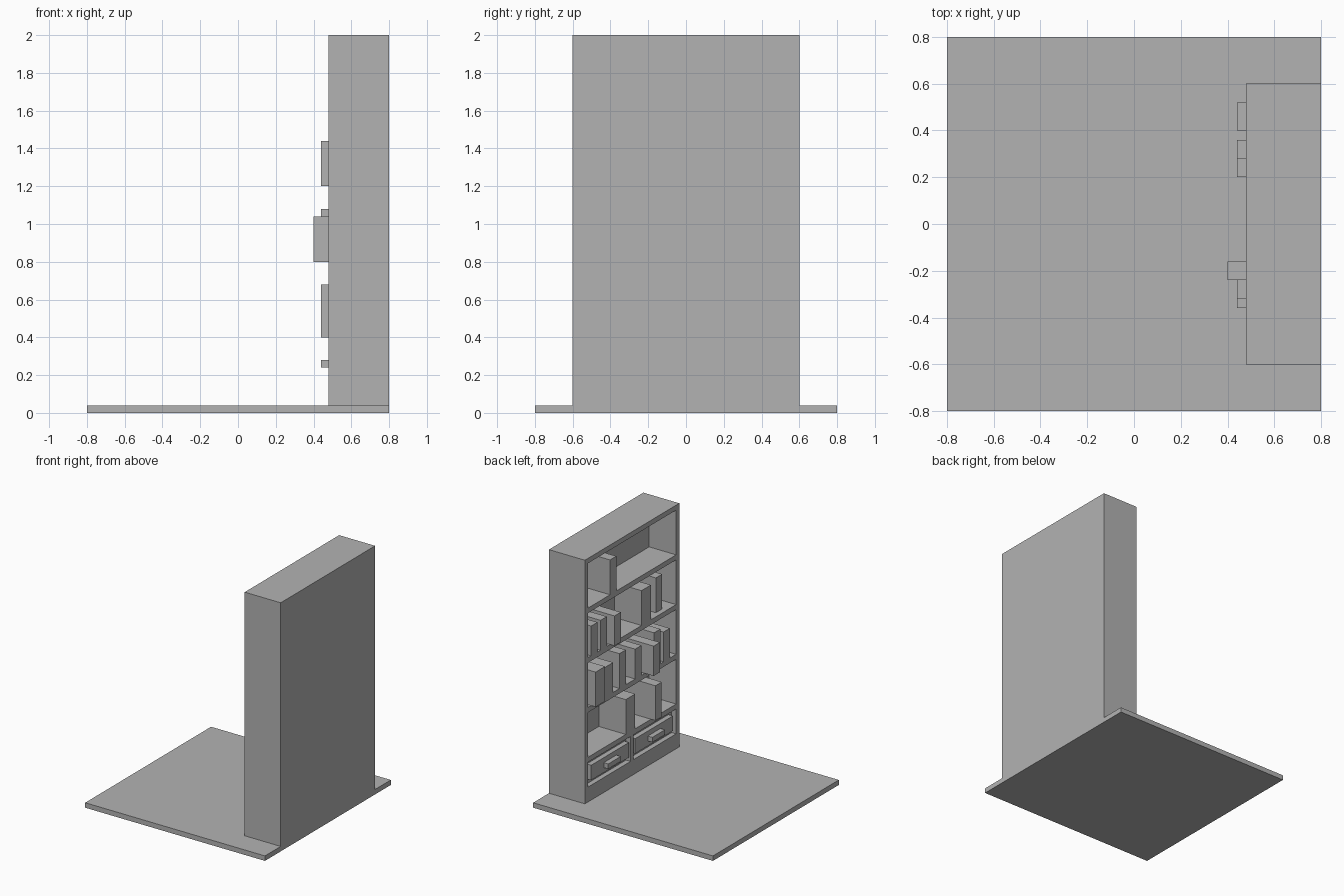
import bpy
import bmesh

cube = bpy.data.objects.get("Cube")
if cube:
    bpy.data.objects.remove(cube, do_unlink=True)

# One plain grey for everything
grey = bpy.data.materials.new("plain_grey")
grey.use_nodes = True
colour = (0.45, 0.45, 0.45, 1)
grey.diffuse_color = colour
grey.node_tree.nodes["Principled BSDF"].inputs["Base Color"].default_value = colour


def box(name, x, y, z):
    """Flat-faced box spanning the given (low, high) ranges."""
    bm = bmesh.new()
    bmesh.ops.create_cube(bm, size=1)
    for v in bm.verts:
        v.co = [lo + (c + 0.5) * (hi - lo) for c, (lo, hi) in zip(v.co, (x, y, z))]
    mesh = bpy.data.meshes.new(name)
    bm.to_mesh(mesh)
    bm.free()
    mesh.materials.append(grey)
    obj = bpy.data.objects.new(name, mesh)
    bpy.context.collection.objects.link(obj)
    return obj


T = 0.04               # board thickness
FRONT, INNER, REAR = 0.48, 0.72, 0.8
HALF, INSIDE = 0.6, 0.56
TOP = 2.0
DEPTH = (FRONT, INNER)
WIDTH = (-INSIDE, INSIDE)

# Floor slab
box("floor", (-0.8, 0.8), (-0.8, 0.8), (0, T))

# Carcass: back, sides, top, plinth and shelves
box("back_panel", (INNER, REAR), (-HALF, HALF), (T, TOP))
box("left_side_panel", DEPTH, (INSIDE, HALF), (T, TOP))
box("right_side_panel", DEPTH, (-HALF, -INSIDE), (T, TOP))
box("top_panel", DEPTH, WIDTH, (TOP - T, TOP))
box("plinth", DEPTH, WIDTH, (T, 0.16))
shelf_tops = [0.4 * (i + 1) for i in range(4)]
for i, z in enumerate(shelf_tops):
    box(f"shelf_{i + 1}", DEPTH, WIDTH, (z - T, z))

# Drawers set into a shallow recess
box("drawer_backing", (FRONT + T, INNER), WIDTH, (0.16, 0.36))
box("drawer_divider", (FRONT, FRONT + T), (-T / 2, T / 2), (0.16, 0.36))
for side, s in (("left", 1), ("right", -1)):
    mid = 0.28 * s
    box(f"{side}_drawer_front", (FRONT, FRONT + T), (mid - 0.24, mid + 0.24), (0.2, 0.32))
    box(f"{side}_drawer_handle", (FRONT - T, FRONT), (mid - 0.08, mid + 0.08), (0.24, 0.28))

# Books per shelf: low y, width, height, overhang past the front edge
books = [
    [(-0.04, 0.12, 0.28, 0), (-0.32, 0.08, 0.28, T)],
    [(0.40, 0.12, 0.28, T), (0.24, 0.12, 0.24, 0), (0.08, 0.08, 0.28, 0),
     (-0.12, 0.08, 0.24, 0), (-0.24, 0.08, 0.24, 2 * T),
     (-0.36, 0.08, 0.28, 0), (-0.48, 0.08, 0.24, 0)],
    [(0.44, 0.08, 0.24, 0), (0.32, 0.08, 0.24, 0), (0.20, 0.08, 0.24, T),
     (-0.24, 0.12, 0.28, 0), (-0.44, 0.08, 0.28, -T)],
    [(0.20, 0.08, 0.28, 0)],
]
for i, (z, row) in enumerate(zip(shelf_tops, books)):
    for j, (y, width, height, out) in enumerate(row):
        box(f"book_{i + 1}_{j + 1}", (FRONT - out, INNER), (y, y + width), (z, z + height))
